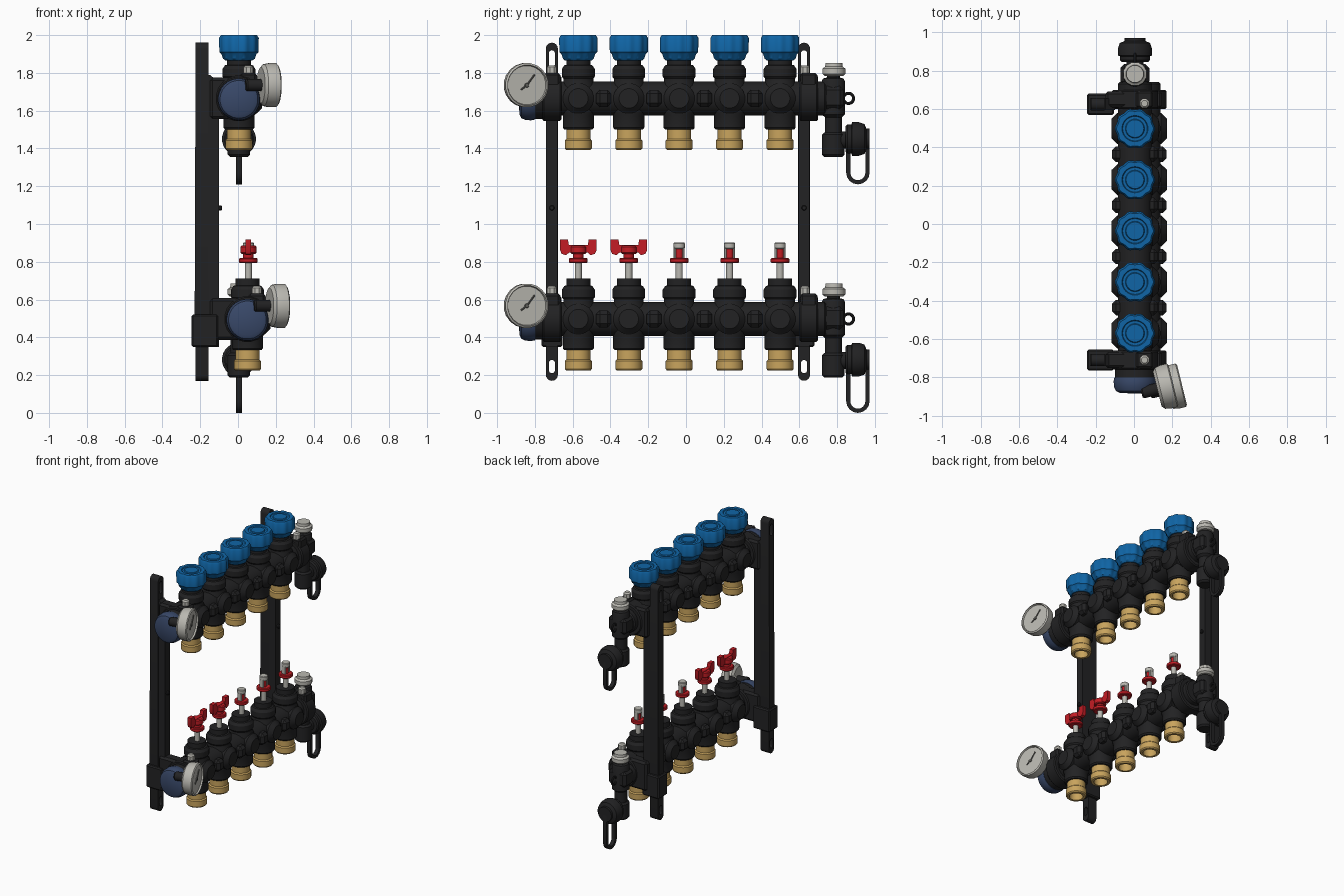
import bpy, bmesh, math
from mathutils import Vector, Matrix

cube = bpy.data.objects.get("Cube")
if cube:
    bpy.data.objects.remove(cube)


def material(name, rgb):
    m = bpy.data.materials.new(name)
    m.use_nodes = True
    m.diffuse_color = (*rgb, 1)
    m.node_tree.nodes["Principled BSDF"].inputs["Base Color"].default_value = (*rgb, 1)
    return m


BLACK = material("black plastic", (0.016, 0.016, 0.017))
BLUE = material("blue cap", (0.005, 0.13, 0.38))
BRASS = material("brass", (0.58, 0.37, 0.11))
RED = material("red plastic", (0.55, 0.012, 0.018))
GREY = material("light grey", (0.49, 0.48, 0.44))
NAVY = material("navy", (0.04, 0.065, 0.14))
DARK = material("needle grey", (0.12, 0.12, 0.11))
parts = []


def finish(name, bm, mat):
    bmesh.ops.recalc_face_normals(bm, faces=bm.faces[:])
    me = bpy.data.meshes.new(name)
    bm.to_mesh(me)
    bm.free()
    me.materials.append(mat)
    ob = bpy.data.objects.new(name, me)
    bpy.context.collection.objects.link(ob)
    parts.append(ob)
    return ob


def lathe(name, profile, loc, mat, axis=(0, 0, 1), seg=24, flute=0.0, lobes=10):
    """Spin (radius, height) pairs about an axis; a closed solid when it starts and ends at radius 0."""
    bm = bmesh.new()
    turn = Vector(axis).to_track_quat('Z', 'Y').to_matrix().to_4x4()
    rings = []
    for r, h in profile:
        ring = []
        for i in range(seg):
            a = math.tau * (i + 0.5) / seg
            q = r * (1 + flute * math.cos(lobes * a)) if r > 0.08 else r
            ring.append(bm.verts.new((q * math.cos(a), q * math.sin(a), h)))
        rings.append(ring)
    for low, high in zip(rings, rings[1:]):
        for i in range(seg):
            j = (i + 1) % seg
            bm.faces.new((low[i], low[j], high[j], high[i]))
    bmesh.ops.remove_doubles(bm, verts=bm.verts[:], dist=1e-5)
    bmesh.ops.transform(bm, matrix=Matrix.Translation(loc) @ turn, verts=bm.verts[:])
    return finish(name, bm, mat)


def rod(name, r, h0, h1, loc, mat, axis=(0, 0, 1), seg=24, bevel=0.008):
    return lathe(name, [(0, h0), (r - bevel, h0), (r, h0 + bevel), (r, h1 - bevel),
                        (r - bevel, h1), (0, h1)], loc, mat, axis, seg)


def box(name, centre, size, mat, bevel=0.008):
    bm = bmesh.new()
    bmesh.ops.create_cube(bm, size=1)
    bmesh.ops.scale(bm, vec=size, verts=bm.verts[:])
    bmesh.ops.bevel(bm, geom=bm.edges[:], offset=bevel, segments=1, affect='EDGES')
    bmesh.ops.translate(bm, vec=centre, verts=bm.verts[:])
    return finish(name, bm, mat)


def prism(name, outlines, plane, start, end, mat):
    """Fill flat outlines (later ones are holes) and extrude along the remaining axis."""
    bm = bmesh.new()
    put = (lambda u, v: (start, u, v)) if plane == "yz" else (lambda u, v: (u, start, v))
    for pts in outlines:
        vs = [bm.verts.new(put(*p)) for p in pts]
        for a, b in zip(vs, vs[1:] + vs[:1]):
            bm.edges.new((a, b))
    bmesh.ops.triangle_fill(bm, edges=bm.edges[:], use_beauty=True)
    ext = bmesh.ops.extrude_face_region(bm, geom=bm.faces[:])
    move = (end - start, 0, 0) if plane == "yz" else (0, end - start, 0)
    bmesh.ops.translate(bm, vec=move, verts=[v for v in ext["geom"] if isinstance(v, bmesh.types.BMVert)])
    return finish(name, bm, mat)


def stadium(y, z0, z1, r, n=8):
    top = [(y + r * math.cos(math.pi * i / n), z1 - r + r * math.sin(math.pi * i / n)) for i in range(n + 1)]
    low = [(y - r * math.cos(math.pi * i / n), z0 + r - r * math.sin(math.pi * i / n)) for i in range(n + 1)]
    return top + low


STATIONS = [-0.57 + 0.267 * i for i in range(5)]

# Mounting rails with slotted ends
for end, y in (("front", -0.71), ("back", 0.625)):
    prism(end + "_rail_plate", [stadium(y, 0.17, 1.96, 0.032), stadium(y, 1.83, 1.92, 0.016),
                                stadium(y, 0.21, 0.28, 0.016)], "yz", -0.225, -0.155, BLACK)
    prism(end + "_rail_channel", [[(-0.23, 0.35), (-0.10, 0.35), (-0.10, 1.75), (-0.15, 1.79), (-0.225, 1.79)]],
          "xz", y - 0.03, y + 0.03, BLACK)
    box(end + "_rail_foot", (-0.175, y, 0.435), (0.14, 0.11, 0.17), BLACK)
    rod(end + "_rail_stud", 0.014, 0, 0.02, (-0.105, y, 1.085), BLACK, (1, 0, 0), 10, 0.004)


def manifold(level, cx, cz):
    # Main tube with side lugs and pipe stations
    rod(level + "_tube", 0.09, -0.78, 0.74, (cx, 0, cz), BLACK, (0, 1, 0), 28)
    for a, b in zip(STATIONS, STATIONS[1:]):
        box(level + "_tube_lug", (cx, (a + b) / 2, cz), (0.24, 0.08, 0.09), BLACK, 0.02)
    for y in STATIONS:
        lathe(level + "_station_body",
              [(0, -0.165), (0.075, -0.165), (0.083, -0.155), (0.083, -0.09), (0.09, -0.07), (0.09, 0.07),
               (0.08, 0.09), (0.08, 0.105), (0.088, 0.115), (0.088, 0.155), (0.075, 0.175),
               (0.064, 0.178), (0.064, 0.215), (0, 0.215)], (cx, y, cz), BLACK)
        rod(level + "_station_collar", 0.082, -0.122, 0.122, (cx, y, cz), BLACK, (1, 0, 0), 20, 0.03)
        lathe(level + "_brass_outlet",
              [(0, -0.20), (0.045, -0.20), (0.048, -0.272), (0.066, -0.272), (0.072, -0.264), (0.072, -0.222),
               (0.064, -0.214), (0.064, -0.16), (0, -0.16)], (cx, y, cz), BRASS)
        lathe(level + "_outlet_bore", [(0, -0.203), (0.044, -0.203), (0.044, -0.20), (0, -0.20)],
              (cx, y, cz), BLACK)

    # Clamps joining the tube to the rails
    for end, y in (("front", -0.71), ("back", 0.65)):
        rod(level + "_" + end + "_clamp", 0.122, -0.05, 0.05, (cx, y, cz), BLACK, (0, 1, 0), 20)
        box(level + "_" + end + "_clamp_arm", ((cx - 0.15) / 2, y, cz), (cx + 0.15, 0.085, 0.22), BLACK, 0.015)
        box(level + "_" + end + "_clamp_lug", (cx + 0.05, y, cz + 0.085), (0.09, 0.09, 0.10), BLACK, 0.012)
        rod(level + "_" + end + "_clamp_bolt", 0.027, 0.12, 0.175,
            (cx + 0.05, y + (0 if y < 0 else -0.02), cz), GREY, seg=8, bevel=0.01)

    # Front end cap
    rod(level + "_end_collar", 0.105, -0.82, -0.74, (cx, 0, cz - 0.005), BLACK, (0, 1, 0), 28)
    lathe(level + "_end_cap", [(0, 0.80), (0.108, 0.80), (0.112, 0.82), (0.11, 0.85), (0.1, 0.872),
                               (0.08, 0.882), (0, 0.885)], (cx, 0, cz - 0.005), NAVY, (0, -1, 0), 28)

    # Dial gauge, turned slightly to the back
    n = Vector((0.97, 0.24, 0))
    side = Vector((0.24, -0.97, 0))
    g = Vector((cx + 0.16, -0.85, cz + 0.07))
    rod(level + "_gauge_stem", 0.032, -0.13, 0, g, BLACK, n, 16)
    lathe(level + "_gauge", [(0, -0.045), (0.095, -0.045), (0.112, -0.03), (0.118, 0.0), (0.118, 0.035),
                             (0.108, 0.042), (0.104, 0.03), (0, 0.03)], g, GREY, n, 20)
    for name, direction, length in (("needle", Vector((0, 0, 0.8)) - side * 0.6, 0.07),
                                    ("needle_tail", side * 0.8 + Vector((0, 0, -0.6)), 0.04)):
        rod(level + "_gauge_" + name, 0.0045, 0, length, g + n * 0.032, DARK, direction, 8, 0.001)
    rod(level + "_gauge_hub", 0.012, 0.028, 0.037, g, DARK, n, 12, 0.002)

    # Drain and vent valve at the back end
    v = Vector((0.005, 0.78, cz))
    rod(level + "_valve_link", 0.075, -0.09, 0.03, v, BLACK, (0, 1, 0))
    lathe(level + "_valve_body", [(0, -0.19), (0.045, -0.19), (0.045, -0.1), (0.062, -0.085), (0.062, 0.09),
                                  (0.055, 0.105), (0.035, 0.11), (0.035, 0.13), (0, 0.13)], v, BLACK)
    box(level + "_valve_wings", v + Vector((0, 0, 0.005)), (0.15, 0.11, 0.12), BLACK, 0.02)
    lathe(level + "_vent_cap", [(0, 0.118), (0.05, 0.118), (0.063, 0.13), (0.063, 0.158), (0.048, 0.168),
                                (0.046, 0.188), (0, 0.188)], v + Vector((0, 0.003, 0)), GREY, seg=12)
    rod(level + "_elbow", 0.06, -0.31, -0.18, v, BLACK, bevel=0.012)
    rod(level + "_elbow_branch", 0.045, 0, 0.1, v + Vector((0, 0, -0.22)), BLACK, (0, 1, 0))
    lathe(level + "_drain_cap", [(0, 0.065), (0.07, 0.065), (0.078, 0.075), (0.078, 0.095), (0.09, 0.1),
                                 (0.09, 0.135), (0.08, 0.165), (0.055, 0.175), (0.055, 0.192), (0, 0.192)],
          v + Vector((0, 0, -0.215)), BLACK, (0, 1, 0))
    bottom = 1.21 if level == "upper" else 0.0
    top = cz - 0.16
    prism(level + "_cap_strap", [stadium(0.91, bottom, top, 0.062), stadium(0.91, bottom + 0.022, top - 0.022, 0.04)],
          "yz", -0.01, 0.02, BLACK)
    bm = bmesh.new()
    loop = [[bm.verts.new((v.x + 0.008 * math.cos(b), 0.86 + (0.027 + 0.008 * math.sin(b)) * math.cos(a),
                           cz + (0.027 + 0.008 * math.sin(b)) * math.sin(a)))
             for b in (math.tau * j / 8 for j in range(8))] for a in (math.tau * i / 20 for i in range(20))]
    for i in range(20):
        for j in range(8):
            bm.faces.new((loop[i - 1][j - 1], loop[i][j - 1], loop[i][j], loop[i - 1][j]))
    finish(level + "_pull_ring", bm, BLACK)


manifold("upper", 0.005, 1.665)
manifold("lower", 0.05, 0.497)

# Fluted blue hand caps
for y in STATIONS:
    lathe("blue_hand_cap", [(0, 1.865), (0.07, 1.865), (0.082, 1.875), (0.09, 1.90), (0.101, 1.91), (0.102, 1.985),
                            (0.093, 2.0), (0.068, 2.0), (0.064, 1.994), (0.05, 1.994), (0.046, 2.0), (0, 2.0)],
          (0.005, y, 0), BLUE, seg=60, flute=0.035)

# Flow meters: two with red wing handles, three with open sight glasses
for i, y in enumerate(STATIONS):
    at = (0.055, y, 0)
    rod("meter_stem", 0.019, 0.70, 0.80, at, GREY, seg=16, bevel=0.002)
    rod("meter_ring", 0.05, 0.793, 0.82, at, RED, seg=20, bevel=0.005)
    if i < 2:
        rod("handle_neck", 0.028, 0.81, 0.85, at, RED, seg=16, bevel=0.003)
        rod("handle_hub", 0.043, 0.842, 0.885, at, RED, seg=20, bevel=0.006)
        half = [(0.05, 0.848), (0.065, 0.835), (0.088, 0.842), (0.096, 0.86), (0.096, 0.918), (0.055, 0.918), (0.05, 0.888)]
        wing = [(y + u, w) for u, w in half] + [(y - u, w) for u, w in reversed(half)]
        prism("wing_handle", [wing], "yz", 0.04, 0.07, RED)
    else:
        rod("meter_float", 0.02, 0.815, 0.872, at, RED, seg=16, bevel=0.004)
        rod("sight_glass_top", 0.03, 0.868, 0.902, at, GREY, seg=16, bevel=0.004)
        for s in (-1, 1):
            box("sight_glass_side", (0.055, y + s * 0.023, 0.848), (0.034, 0.012, 0.06), GREY, 0.003)

# Smooth shading with sharp edges kept
bpy.ops.object.select_all(action='DESELECT')
for ob in parts:
    ob.select_set(True)
bpy.context.view_layer.objects.active = parts[0]
bpy.ops.object.shade_smooth_by_angle(angle=math.radians(32))
